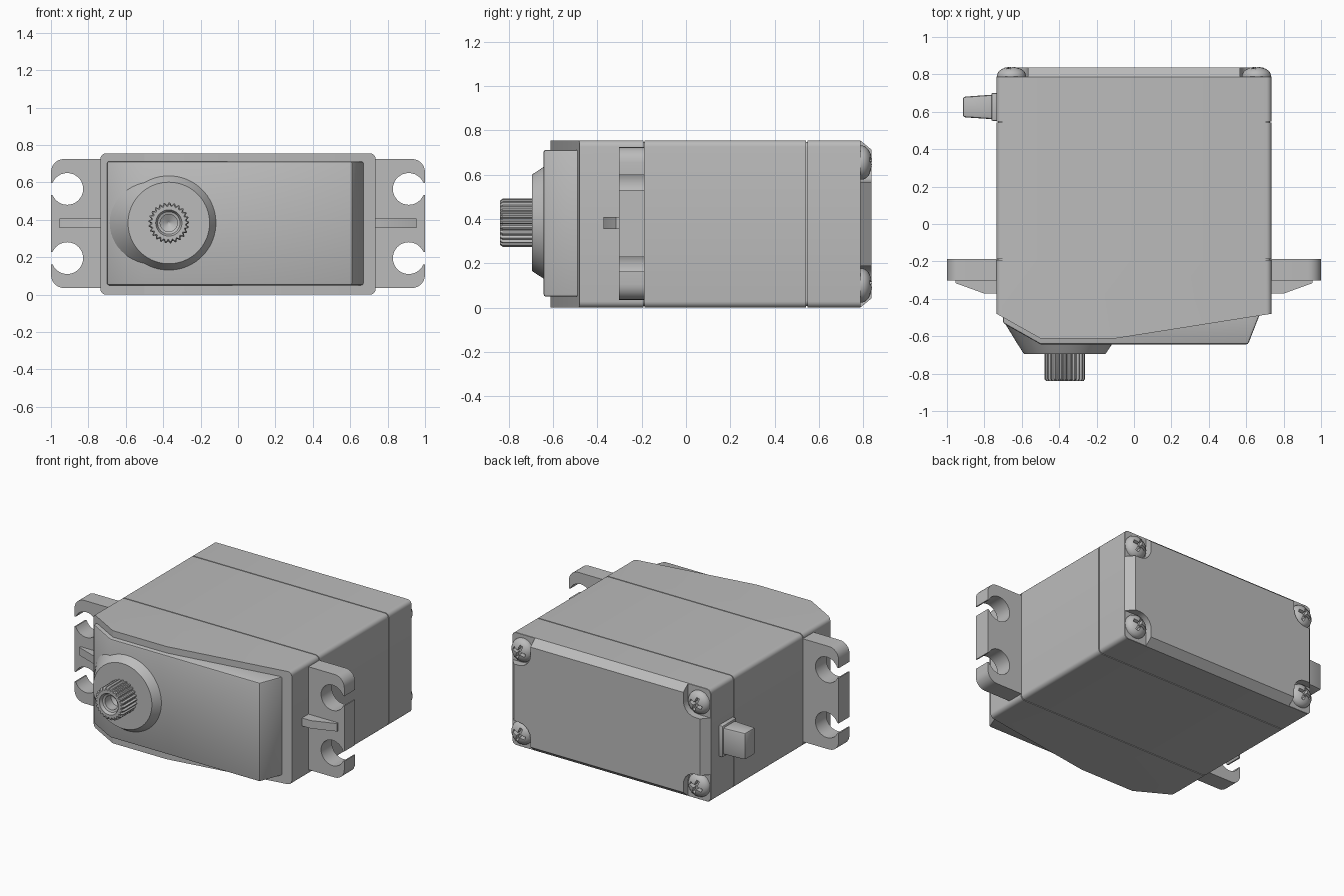
import bpy, bmesh, math
from mathutils import Vector

if "Cube" in bpy.data.objects:
    bpy.data.objects.remove(bpy.data.objects["Cube"])

grey = bpy.data.materials.new("grey plastic")
grey.diffuse_color = (0.5, 0.5, 0.5, 1)
grey.use_nodes = True
grey.node_tree.nodes["Principled BSDF"].inputs["Base Color"].default_value = grey.diffuse_color
CZ = 0.3775   # mid height of the case


def finish(name, bm):
    bmesh.ops.recalc_face_normals(bm, faces=bm.faces)
    me = bpy.data.meshes.new(name)
    bm.to_mesh(me)
    bm.free()
    me.materials.append(grey)
    ob = bpy.data.objects.new(name, me)
    bpy.context.collection.objects.link(ob)
    return ob


def loft(name, rings, closed_end=True):
    """Skin a list of equal-length point rings."""
    bm = bmesh.new()
    vs = [[bm.verts.new(p) for p in r] for r in rings]
    n = len(vs[0])
    for a, b in zip(vs, vs[1:]):
        for i in range(n):
            bm.faces.new((a[i], a[(i + 1) % n], b[(i + 1) % n], b[i]))
    bm.faces.new(vs[0])
    bm.faces.new(vs[-1])
    return finish(name, bm)


def prism(name, pts, axis, lo, hi):
    """Extrude an (x,z) outline along y, or an (x,y) outline along z."""
    put = (lambda p, d: (p[0], d, p[1])) if axis == "y" else (lambda p, d: (p[0], p[1], d))
    return loft(name, [[put(p, d) for p in pts] for d in (lo, hi)])


def arc(cx, cy, r, a0, a1, n):
    return [(cx + r * math.cos(math.radians(a0 + (a1 - a0) * i / n)),
             cy + r * math.sin(math.radians(a0 + (a1 - a0) * i / n))) for i in range(n + 1)]


def rounded(x0, x1, z0, z1, r, n=5):
    return (arc(x1 - r, z1 - r, r, 0, 90, n) + arc(x0 + r, z1 - r, r, 90, 180, n)
            + arc(x0 + r, z0 + r, r, 180, 270, n) + arc(x1 - r, z0 + r, r, 270, 360, n))


def lathe(name, profile, cx, cz, n=64, teeth=0.0):
    """Turn (y, radius, toothed) rows around a y axis."""
    rings = []
    for y, r, toothed in profile:
        ring = []
        for i in range(n):
            a = 2 * math.pi * i / n
            rr = r - (teeth if toothed and i % 4 > 1 else 0)
            ring.append((cx + rr * math.cos(a), y, cz + rr * math.sin(a)))
        rings.append(ring)
    return loft(name, rings)


def boolean(ob, cutter, op):
    m = ob.modifiers.new("cut", "BOOLEAN")
    m.operation, m.object, m.solver = op, cutter, "EXACT"
    apply(ob, m)
    bpy.data.objects.remove(cutter)


def apply(ob, m):
    bpy.context.view_layer.objects.active = ob
    bpy.ops.object.modifier_apply(modifier=m.name)


def soften(ob, w):
    m = ob.modifiers.new("bevel", "BEVEL")
    m.width, m.segments, m.limit_method = w, 2, "ANGLE"
    apply(ob, m)


# Case: middle shell and rear shell, with a recessed core showing at the seams
shell = rounded(-0.735, 0.735, 0, 0.755, 0.028)
prism("middle_case", shell, "y", -0.187, 0.542)
prism("seam_core", rounded(-0.727, 0.727, 0.008, 0.747, 0.024), "y", -0.25, 0.6)
prism("rear_case", shell, "y", 0.548, 0.787)

# Rear cover: chamfered slab with corner pockets for the screws
small = rounded(-0.69, 0.69, 0.042, 0.713, 0.02)
cover = loft("rear_cover", [[(x, 0.75, z) for x, z in rounded(-0.73, 0.73, 0.005, 0.75, 0.028)],
                            [(x, 0.787, z) for x, z in shell],
                            [(x, 0.838, z) for x, z in small]])
for sx in (-1, 1):
    for sz in (-1, 1):
        x0, x1 = sorted((sx * 0.567, sx * 0.9))
        z0, z1 = sorted((CZ + sz * 0.19, CZ + sz * 0.6))
        boolean(cover, prism("pocket", rounded(x0, x1, z0, z1, 0.088), "y", 0.789, 0.9), "DIFFERENCE")

# Cross-head screws
for sx in (-1, 1):
    for sz in (-1, 1):
        cx, cz = sx * 0.655, CZ + sz * 0.277
        screw = lathe("screw", [(0.77, 0.077, 0), (0.798, 0.077, 0), (0.812, 0.071, 0), (0.826, 0.056, 0),
                                (0.836, 0.034, 0), (0.84, 0.012, 0)], cx, cz, 32)
        w, l = 0.011, 0.046
        plus = [(w, w), (w, l), (-w, l), (-w, w), (-l, w), (-l, -w),
                (-w, -w), (-w, -l), (w, -l), (w, -w), (l, -w), (l, w)]
        turn = math.radians(20)
        plus = [(cx + x * math.cos(turn) - z * math.sin(turn),
                 cz + x * math.sin(turn) + z * math.cos(turn)) for x, z in plus]
        boolean(screw, prism("cross", plus, "y", 0.805, 0.9), "DIFFERENCE")

# Front case: rounded shell trimmed to the sloping outline
front = prism("front_case", shell, "y", -0.8, -0.193)
outline = [(-0.9, 0), (0.9, 0), (0.9, -0.454), (0.735, -0.48), (-0.1, -0.612),
           (-0.5, -0.612), (-0.735, -0.48), (-0.9, -0.387)]
boolean(front, prism("trim", outline, "z", -0.2, 1), "INTERSECT")

# Raised front plate
plate = prism("front_plate", [(-0.70, -0.4), (-0.70, -0.53), (-0.5, -0.643), (0.61, -0.643),
                              (0.67, -0.49), (0.67, -0.4)], "z", 0.05, 0.712)
soften(plate, 0.01)

# Conical boss and splined output shaft
SX, SZ = -0.37, 0.383
lathe("shaft_boss", [(-0.45, 0.33, 0), (-0.515, 0.33, 0), (-0.643, 0.252, 0), (-0.695, 0.218, 0)], SX, SZ, 72)
lathe("output_shaft", [(-0.68, 0.109, 1), (-0.696, 0.109, 1), (-0.828, 0.109, 1), (-0.84, 0.1, 1),
                       (-0.84, 0.07, 0), (-0.82, 0.06, 0), (-0.815, 0.046, 0), (-0.75, 0.046, 0),
                       (-0.725, 0.004, 0)], SX, SZ, 100, 0.011)

# Mounting tabs with open screw holes, and their stiffening ribs
half = ([(0.70, 0.725)] + arc(0.93, 0.655, 0.07, 90, 0, 6) + [(1.0, 0.598)]
        + arc(0.913, 0.565, 0.085, 23, 337, 28) + [(1.0, 0.532)])
tab = half + [(x, 0.76 - z) for x, z in reversed(half)]
rib = [(0.70, -0.28), (0.955, -0.28), (0.955, -0.316), (0.80, -0.372), (0.70, -0.372)]
for side, s in (("left", -1), ("right", 1)):
    prism(side + "_tab", [(s * x, z) for x, z in tab], "y", -0.303, -0.188)
    prism(side + "_rib", [(s * x, y) for x, y in rib], "z", 0.355, 0.408)

# Cable grommet on the left side
flange = prism("cable_flange", [(-0.72, 0.552), (-0.72, 0.70), (-0.762, 0.70), (-0.762, 0.552)], "z", 0.275, 0.485)
soften(flange, 0.006)
plug = prism("cable_grommet", [(-0.72, 0.558), (-0.72, 0.694), (-0.915, 0.68), (-0.915, 0.571)], "z", 0.29, 0.47)
soften(plug, 0.012)

# Smooth rounded areas, keep hard edges
for ob in bpy.context.scene.objects:
    ob.select_set(True)
bpy.context.view_layer.objects.active = plug
bpy.ops.object.shade_smooth_by_angle(angle=math.radians(28))
